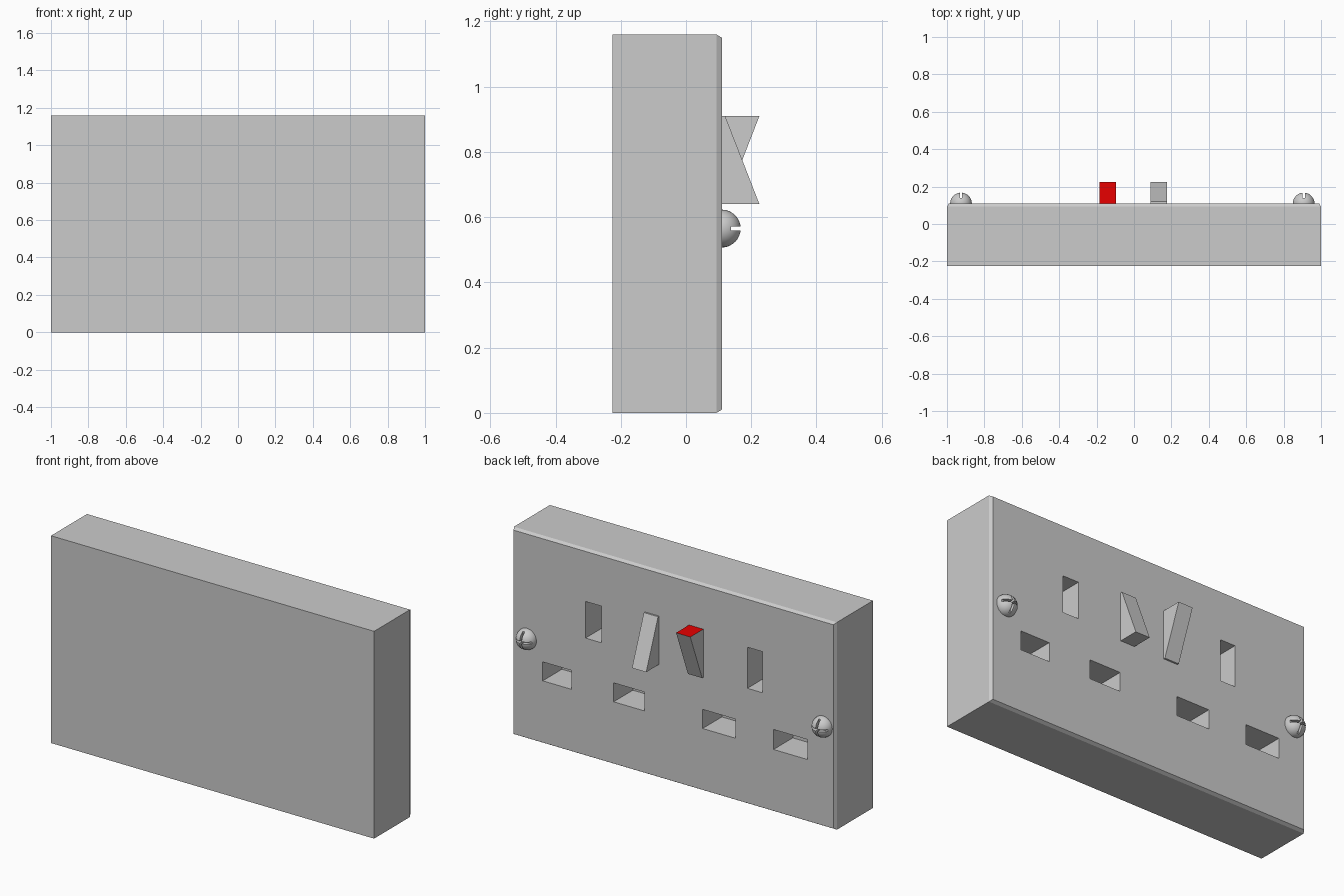
import bpy, bmesh, math
from mathutils import Matrix, Vector

if "Cube" in bpy.data.objects:
    bpy.data.objects.remove(bpy.data.objects["Cube"])

FACE_Y = 0.11


def new_object(name, bm):
    bmesh.ops.recalc_face_normals(bm, faces=bm.faces)
    mesh = bpy.data.meshes.new(name)
    bm.to_mesh(mesh)
    bm.free()
    obj = bpy.data.objects.new(name, mesh)
    bpy.context.collection.objects.link(obj)
    return obj


def add_box(bm, x0, x1, y0, y1, z0, z1):
    m = Matrix.Translation(((x0 + x1) / 2, (y0 + y1) / 2, (z0 + z1) / 2))
    m = m @ Matrix.Diagonal((x1 - x0, y1 - y0, z1 - z0, 1))
    return bmesh.ops.create_cube(bm, size=1, matrix=m)["verts"]


def cut(obj, *box):
    bm = bmesh.new()
    add_box(bm, *box)
    cutter = new_object("cutter", bm)
    cutter.hide_render = True
    mod = obj.modifiers.new("cut", "BOOLEAN")
    mod.operation = "DIFFERENCE"
    mod.solver = "EXACT"
    mod.object = cutter
    bpy.ops.object.select_all(action="DESELECT")
    bpy.context.view_layer.objects.active = obj
    obj.select_set(True)
    bpy.ops.object.modifier_apply(modifier=mod.name)
    bpy.data.objects.remove(cutter)


# Box with a narrow chamfer around the socket face
bm = bmesh.new()
add_box(bm, -1, 1, -0.225, 0.093, 0, 1.16)
bm.faces.ensure_lookup_table()
bm.normal_update()
face = max(bm.faces, key=lambda f: f.normal.y)
bmesh.ops.inset_region(bm, faces=[face], thickness=0.01, use_even_offset=True)
for v in face.verts:
    v.co.y = FACE_Y
body = new_object("socket_body", bm)

# Pin holes: x0, x1, z0, z1
holes = [(0.445, 0.545, 0.665, 0.87), (-0.55, -0.457, 0.652, 0.882),
         (0.631, 0.81, 0.355, 0.461), (0.18, 0.371, 0.355, 0.461),
         (-0.384, -0.18, 0.353, 0.46), (-0.829, -0.619, 0.353, 0.465)]
for x0, x1, z0, z1 in holes:
    cut(body, x0, x1, FACE_Y - 0.17, 0.3, z0, z1)


# Wedge rocker switches, one tipped up and one tipped down
def rocker(name, xc, up):
    profile = [(0.105, 0.64), (0.12, 0.64), (0.225, 0.91), (0.105, 0.91)]
    bm = bmesh.new()
    verts = [bm.verts.new((xc - 0.044, y, z if up else 1.55 - z)) for y, z in profile]
    f = bm.faces.new(verts)
    ext = bmesh.ops.extrude_face_region(bm, geom=[f])["geom"]
    bmesh.ops.translate(bm, vec=(0.088, 0, 0),
                        verts=[g for g in ext if isinstance(g, bmesh.types.BMVert)])
    return new_object(name, bm)


rocker("switch_off", 0.133, False)
switch_on = rocker("switch_on", -0.14, True)

# Red end of the switch
grey = bpy.data.materials.new("grey")
grey.diffuse_color = (0.8, 0.8, 0.8, 1)
grey.use_nodes = True
grey.node_tree.nodes["Principled BSDF"].inputs["Base Color"].default_value = grey.diffuse_color
red = bpy.data.materials.new("red")
red.diffuse_color = (0.8, 0.0, 0.0, 1)
red.use_nodes = True
red.node_tree.nodes["Principled BSDF"].inputs["Base Color"].default_value = red.diffuse_color
switch_on.data.materials.append(None)
switch_on.data.materials.append(red)
bpy.data.materials.remove(grey)
for p in switch_on.data.polygons:
    p.material_index = 1 if p.normal.z > 0.9 else 0

# Domed screws with a cross slot
for name, xc in (("screw_left", 0.907), ("screw_right", -0.925)):
    zc, r, w = 0.565, 0.058, 0.006
    bm = bmesh.new()
    m = Matrix.Translation((xc, FACE_Y, zc)) @ Matrix.Rotation(math.pi / 2, 4, "X")
    bmesh.ops.create_uvsphere(bm, u_segments=32, v_segments=16, radius=r, matrix=m)
    bmesh.ops.bisect_plane(bm, geom=bm.verts[:] + bm.edges[:] + bm.faces[:],
                           plane_co=Vector((0, FACE_Y - 0.004, 0)),
                           plane_no=Vector((0, 1, 0)), clear_inner=True)
    bmesh.ops.holes_fill(bm, edges=[e for e in bm.edges if e.is_boundary], sides=0)
    screw = new_object(name, bm)
    cut(screw, xc - w, xc + w, 0.138, 0.3, zc - 0.1, zc + 0.1)
    cut(screw, xc - 0.1, xc + 0.1, 0.138, 0.3, zc - w, zc + w)
    bpy.ops.object.shade_smooth_by_angle(angle=math.radians(35))
